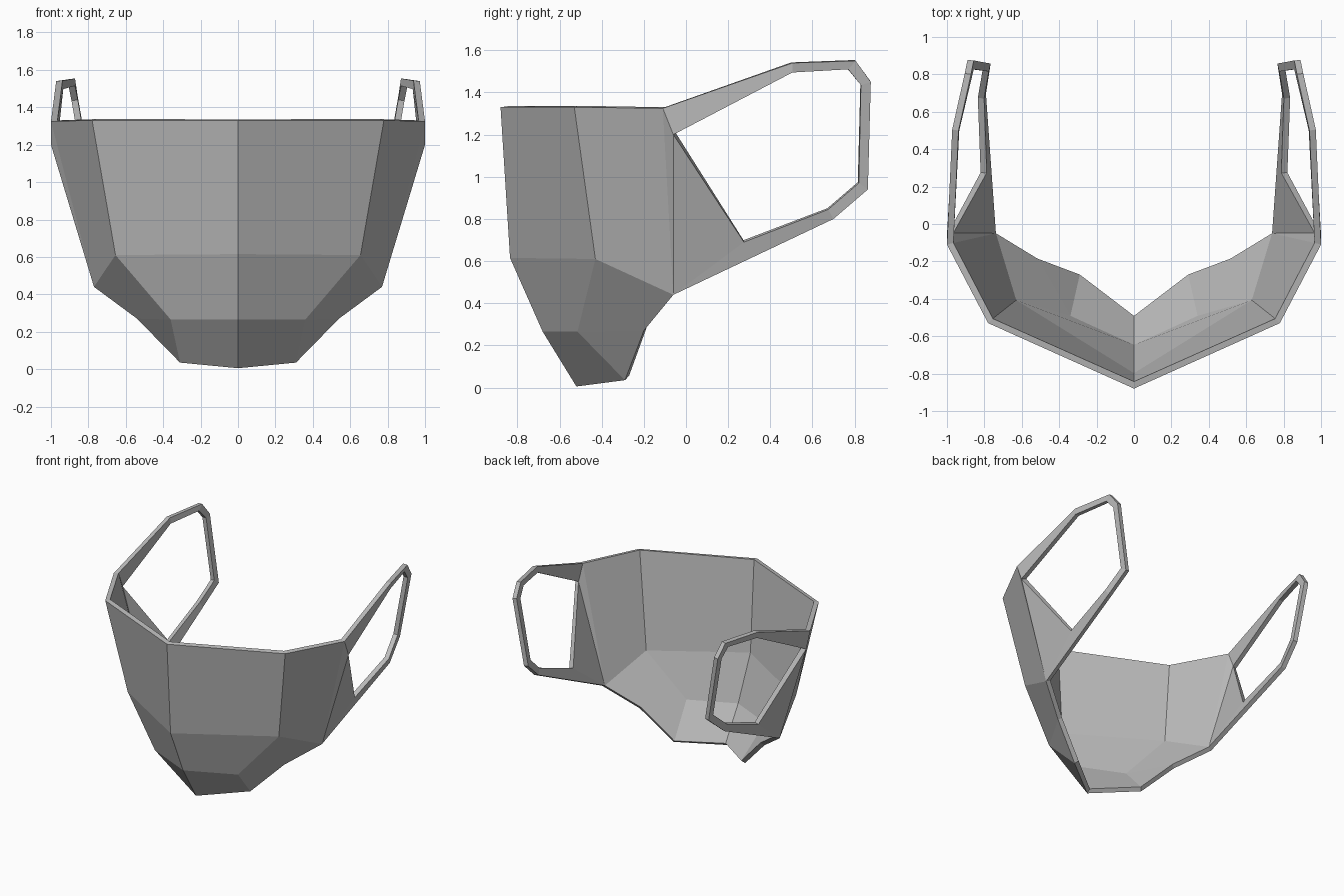
import bpy

# Remove the default cube
cube = bpy.data.objects.get("Cube")
if cube:
    bpy.data.objects.remove(cube, do_unlink=True)

# Single cloth colour
cloth = bpy.data.materials.new("grey_cloth")
cloth.use_nodes = True
grey = (0.5, 0.5, 0.5, 1)
cloth.diffuse_color = grey
cloth.node_tree.nodes["Principled BSDF"].inputs["Base Color"].default_value = grey

# Left half of the outer surface: named corner points
points = {
    # centre seam, top to chin
    "seam_top": (0, -.88, 1.33), "seam_mid": (0, -.835, .615),
    "seam_low": (0, -.68, .265), "chin": (0, -.52, .005),
    # cheek fold
    "fold_top": (.78, -.53, 1.33), "fold_mid": (.655, -.43, .61),
    "fold_low": (.36, -.515, .265), "jaw": (.31, -.29, .035),
    # side edge
    "side_top": (1, -.11, 1.325), "side_low": (.77, -.06, .44),
    "jaw_side": (.54, -.2, .27),
    # ear opening corners on the cheek
    "ear_top": (1, -.06, 1.2), "ear_low": (.82, .275, .69),
    # ear loop, outer edge
    "out_a": (.972, .505, 1.54), "out_b": (.905, .805, 1.55),
    "out_c": (.89, .877, 1.45), "out_d": (.8, .863, .94),
    "out_e": (.825, .7, .8),
    # ear loop, inner edge
    "in_a": (.968, .505, 1.495), "in_b": (.905, .77, 1.51),
    "in_c": (.89, .83, 1.435), "in_d": (.81, .82, .97),
    "in_e": (.835, .675, .845),
}
index = {name: i for i, name in enumerate(points)}

# Front and cheek panels
panels = [
    "seam_mid fold_mid fold_top seam_top",
    "seam_low fold_low fold_mid seam_mid",
    "chin jaw fold_low seam_low",
    "fold_mid side_low side_top fold_top",
    "fold_low jaw_side side_low fold_mid",
    "jaw jaw_side fold_low",
    "side_low ear_top side_top",
    "side_low ear_low ear_top",
]

# Ear loop: a strip of quads between its outer and inner edges
outer = ["side_top"] + ["out_" + c for c in "abcde"] + ["side_low"]
inner = ["ear_top"] + ["in_" + c for c in "abcde"] + ["ear_low"]
faces = [[index[n] for n in panel.split()] for panel in panels]
for k in range(len(outer) - 1):
    strip = (outer[k], inner[k], inner[k + 1], outer[k + 1])
    faces.append([index[n] for n in strip])

mesh = bpy.data.meshes.new("face_mask")
mesh.from_pydata(list(points.values()), [], faces)
mesh.materials.append(cloth)
mask = bpy.data.objects.new("face_mask", mesh)
bpy.context.collection.objects.link(mask)

# Mirror to the right side, then thicken inward
mirror = mask.modifiers.new("mirror", "MIRROR")
mirror.use_axis[0] = True
mirror.use_clip = True
shell = mask.modifiers.new("thickness", "SOLIDIFY")
shell.thickness = 0.034
shell.offset = -1
shell.use_even_offset = True
